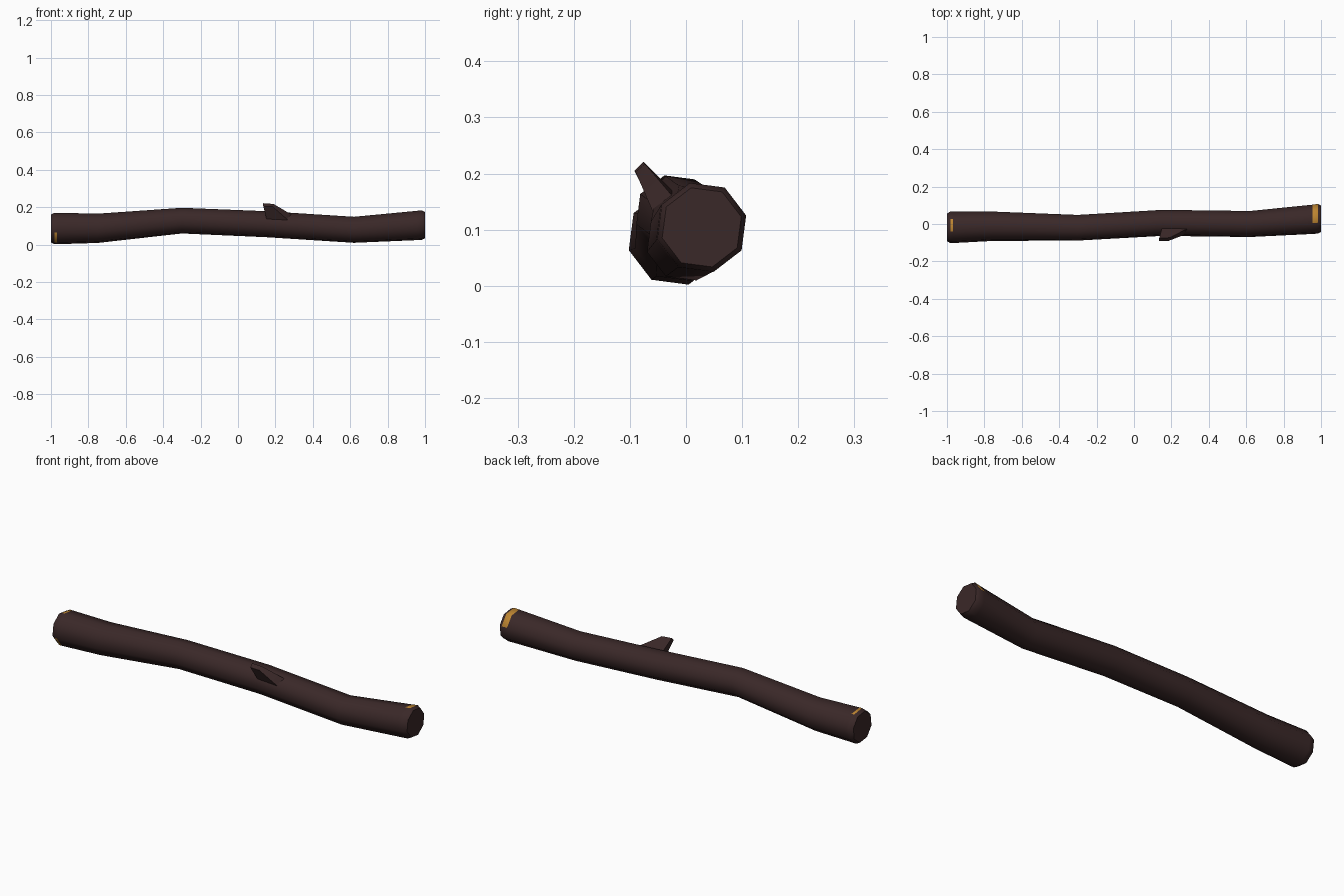
import bpy, bmesh, math

if "Cube" in bpy.data.objects:
    bpy.data.objects.remove(bpy.data.objects["Cube"])

def material(name, rgb):
    m = bpy.data.materials.new(name)
    m.diffuse_color = (*rgb, 1)
    m.use_nodes = True
    m.node_tree.nodes["Principled BSDF"].inputs["Base Color"].default_value = m.diffuse_color
    return m

bark = material("dark_bark", (0.042, 0.021, 0.021))
gold = material("golden_wood", (0.50, 0.23, 0.03))

def finish(bm, name, angle):
    bmesh.ops.recalc_face_normals(bm, faces=bm.faces)
    me = bpy.data.meshes.new(name)
    bm.to_mesh(me)
    bm.free()
    me.materials.append(bark)
    me.materials.append(gold)
    ob = bpy.data.objects.new(name, me)
    bpy.context.collection.objects.link(ob)
    bpy.ops.object.select_all(action='DESELECT')
    ob.select_set(True)
    bpy.context.view_layer.objects.active = ob
    bpy.ops.object.shade_smooth_by_angle(angle=math.radians(angle))
    return ob

# Log: octagonal rings along a crooked path (x, centre y, centre z, radius)
rings = [(-1.0, -0.018, 0.086, 0.077), (-0.982, -0.018, 0.086, 0.087),
         (-0.968, -0.018, 0.086, 0.087), (-0.75, -0.012, 0.087, 0.081),
         (-0.30, -0.020, 0.128, 0.071), (0.15, 0.006, 0.109, 0.072),
         (0.62, 0.0, 0.079, 0.072), (0.955, 0.025, 0.102, 0.081),
         (0.983, 0.028, 0.104, 0.082), (1.0, 0.028, 0.104, 0.073)]
bm = bmesh.new()
loops = []
for x, y, z, r in rings:
    angs = [math.radians(15 + 45 * k) for k in range(8)]
    loops.append([bm.verts.new((x, y + r * math.cos(a), z + r * math.sin(a))) for a in angs])
bm.faces.new(loops[0])
bm.faces.new(loops[-1])
# Bare wood shows through in patches of the narrow end bands
bare = {1: (1, 4), 7: (0, 1)}
for i, (a, b) in enumerate(zip(loops, loops[1:])):
    for k in range(8):
        n = (k + 1) % 8
        f = bm.faces.new((a[k], a[n], b[n], b[k]))
        if k in bare.get(i, ()):
            f.material_index = 1
finish(bm, "log", 46)

# Broken branch stub on the front upper side
tip = [(0.135, -0.092, 0.205), (0.135, -0.076, 0.221), (0.19, -0.073, 0.217), (0.185, -0.090, 0.203)]
base = [(0.155, -0.052, 0.125), (0.15, -0.020, 0.165), (0.295, -0.020, 0.155), (0.28, -0.054, 0.120)]
bm = bmesh.new()
t = [bm.verts.new(p) for p in tip]
b = [bm.verts.new(p) for p in base]
bm.faces.new(t)
bm.faces.new(b)
for k in range(4):
    n = (k + 1) % 4
    bm.faces.new((t[k], t[n], b[n], b[k]))
finish(bm, "branch_stub", 40)
